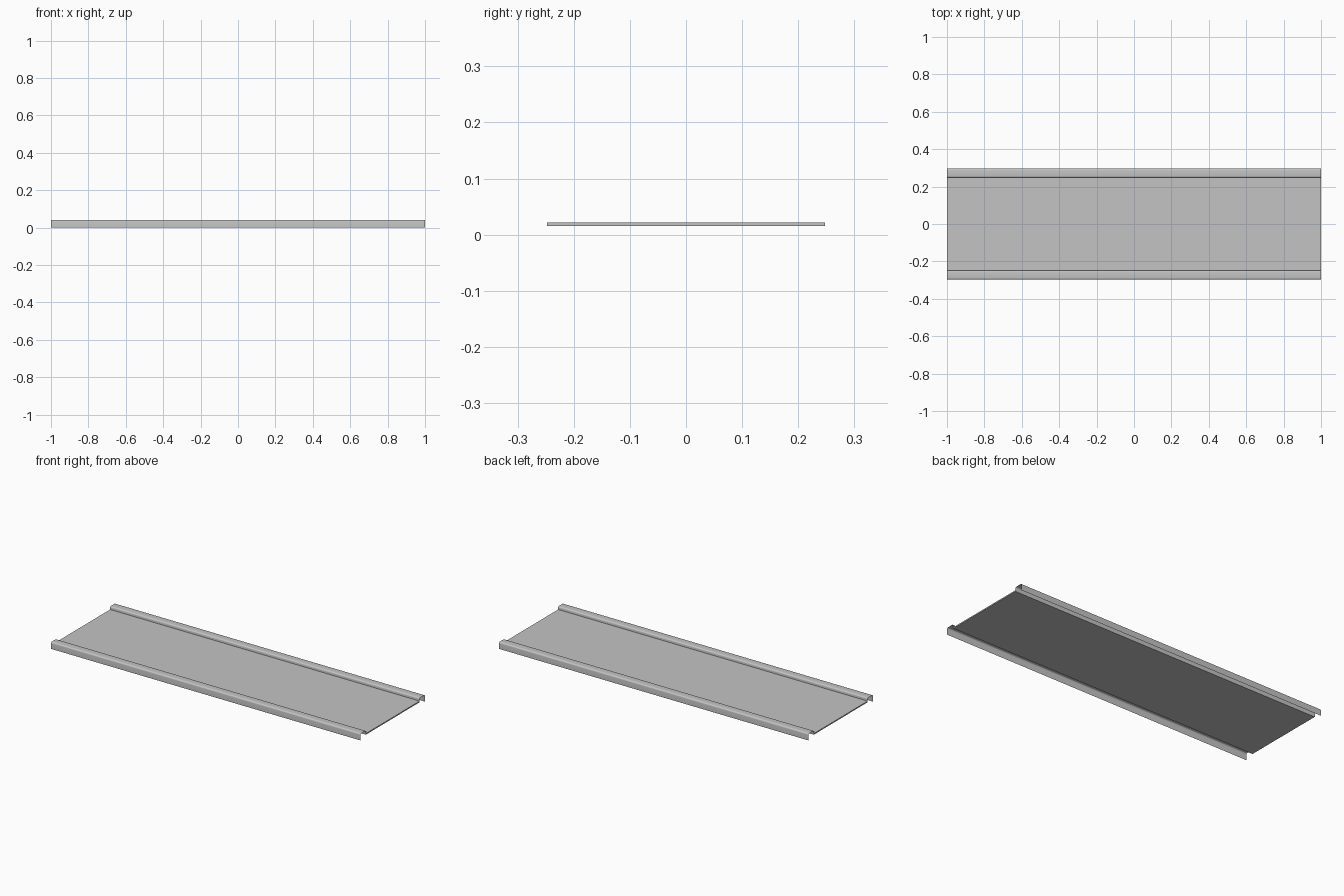
import bpy, math

if "Cube" in bpy.data.objects:
    bpy.data.objects.remove(bpy.data.objects["Cube"])

steel = bpy.data.materials.new("light grey steel")
steel.diffuse_color = (0.55, 0.55, 0.55, 1)
steel.use_nodes = True
steel.node_tree.nodes["Principled BSDF"].inputs["Base Color"].default_value = steel.diffuse_color

# half section of the rail: outer wall, rounded shoulders, inner lip (y, z)
def arc(cy, cz, r, a0, a1, n=4):
    return [(cy + r * math.cos(math.radians(a0 + (a1 - a0) * i / n)),
             cz + r * math.sin(math.radians(a0 + (a1 - a0) * i / n))) for i in range(n + 1)]

profile = ([(0.297, 0.0)] + arc(0.289, 0.032, 0.008, 0, 90)
           + arc(0.256, 0.032, 0.008, 90, 180) + [(0.248, 0.015)])

def rail(name, side):
    n = len(profile)
    verts = [(x, side * y, z) for x in (-1, 1) for y, z in profile]
    faces = [(i, i + 1, n + i + 1, n + i) for i in range(n - 1)]
    if side > 0:
        faces = [f[::-1] for f in faces]
    me = bpy.data.meshes.new(name)
    me.from_pydata(verts, [], faces)
    me.materials.append(steel)
    ob = bpy.data.objects.new(name, me)
    bpy.context.collection.objects.link(ob)
    for p in me.polygons:
        p.use_smooth = True

# folded side rails
rail("front_rail", -1)
rail("back_rail", 1)

# flat floor plate between the rails
bpy.ops.mesh.primitive_cube_add(size=1, location=(0, 0, 0.0185))
pan = bpy.context.object
pan.name = "floor_plate"
pan.scale = (2, 0.495, 0.007)
pan.data.materials.append(steel)
